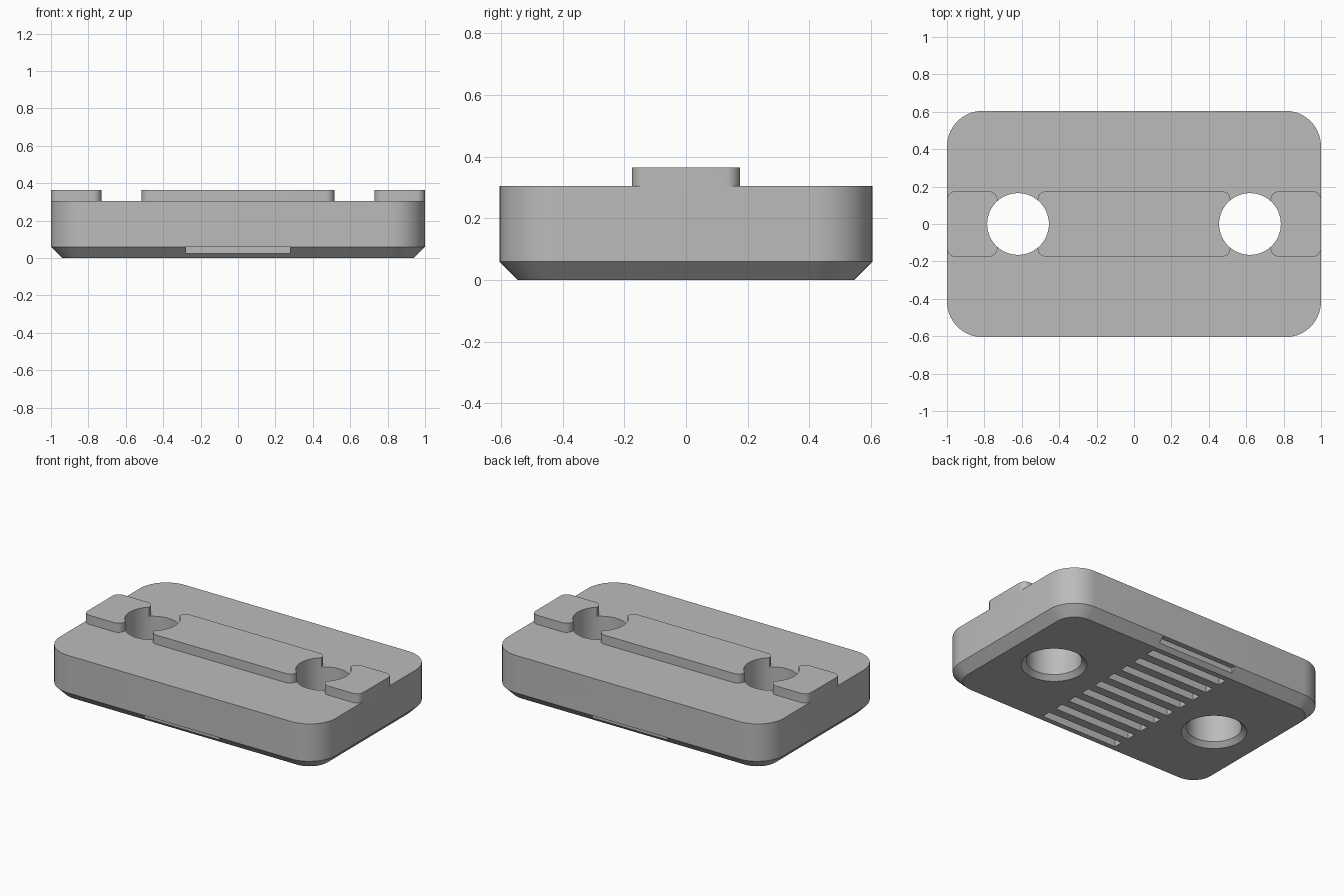
import bpy, bmesh
from math import pi, cos, sin, radians

if "Cube" in bpy.data.objects:
    bpy.data.objects.remove(bpy.data.objects["Cube"])

grey = bpy.data.materials.new("plain grey")
grey.use_nodes = True
colour = (0.5, 0.5, 0.5, 1)
grey.diffuse_color = colour
grey.node_tree.nodes["Principled BSDF"].inputs["Base Color"].default_value = colour


def rounded_rect(x0, x1, y0, y1, r, steps=10):
    """Outline of a rectangle with rounded corners, counter-clockwise."""
    corners = ((x1 - r, y1 - r), (x0 + r, y1 - r), (x0 + r, y0 + r), (x1 - r, y0 + r))
    return [(cx + r * cos((k + i / steps) * pi / 2), cy + r * sin((k + i / steps) * pi / 2))
            for k, (cx, cy) in enumerate(corners) for i in range(steps + 1)]


def circle(cx, r, steps=64):
    return [(cx + r * cos(2 * pi * i / steps), r * sin(2 * pi * i / steps)) for i in range(steps)]


def loft(name, sections):
    """Closed solid through (z, outline) sections, bottom to top."""
    bm = bmesh.new()
    rings = [[bm.verts.new((x, y, z)) for x, y in outline] for z, outline in sections]
    n = len(rings[0])
    for low, high in zip(rings, rings[1:]):
        for i in range(n):
            j = (i + 1) % n
            bm.faces.new((low[i], low[j], high[j], high[i]))
    bm.faces.new(rings[0][::-1])
    bm.faces.new(rings[-1])
    mesh = bpy.data.meshes.new(name)
    bm.to_mesh(mesh)
    bm.free()
    obj = bpy.data.objects.new(name, mesh)
    bpy.context.collection.objects.link(obj)
    mesh.materials.append(grey)
    return obj


def combine(target, tool, operation):
    """Apply a boolean and throw the tool away."""
    mod = target.modifiers.new("boolean", 'BOOLEAN')
    mod.operation, mod.solver, mod.object = operation, 'EXACT', tool
    bpy.context.view_layer.objects.active = target
    bpy.ops.object.modifier_apply(modifier=mod.name)
    bpy.data.objects.remove(tool)


# Sizes
W, D, TOP, RAIL_TOP = 1.0, 0.605, 0.305, 0.365
CHAMFER = 0.06
HOLE_X, HOLE_R = 0.62, 0.165

# Plate with a chamfered underside
outline = rounded_rect(-W, W, -D, D, 0.19)
inset = rounded_rect(-W + CHAMFER, W - CHAMFER, -D + CHAMFER, D - CHAMFER, 0.13)
plate = loft("base_plate", [(0, inset), (CHAMFER, outline), (TOP, outline)])

# Raised guide rail in three pieces: centre and two ends
for x0, x1 in ((-0.515, 0.515), (0.73, W), (-W, -0.73)):
    shape = rounded_rect(x0, x1, -0.175, 0.175, 0.045, 6)
    combine(plate, loft("rail", [(TOP - 0.02, shape), (RAIL_TOP, shape)]), 'UNION')

# Bolt holes, countersunk below
for side in (-1, 1):
    x = side * HOLE_X
    bore = loft("bore", [(-0.03, circle(x, HOLE_R + 0.06)), (0.03, circle(x, HOLE_R)),
                         (0.5, circle(x, HOLE_R))])
    combine(plate, bore, 'DIFFERENCE')

# Row of grip grooves across the underside
for k in range(-5, 6):
    y = k * 0.12
    shape = [(-0.28, y - 0.03), (0.28, y - 0.03), (0.28, y + 0.03), (-0.28, y + 0.03)]
    combine(plate, loft("groove", [(-0.1, shape), (CHAMFER, shape)]), 'DIFFERENCE')

# Smooth the round corners and bores, keep real edges sharp
bpy.ops.object.select_all(action='DESELECT')
plate.select_set(True)
bpy.context.view_layer.objects.active = plate
bpy.ops.object.shade_smooth_by_angle(angle=radians(30))
